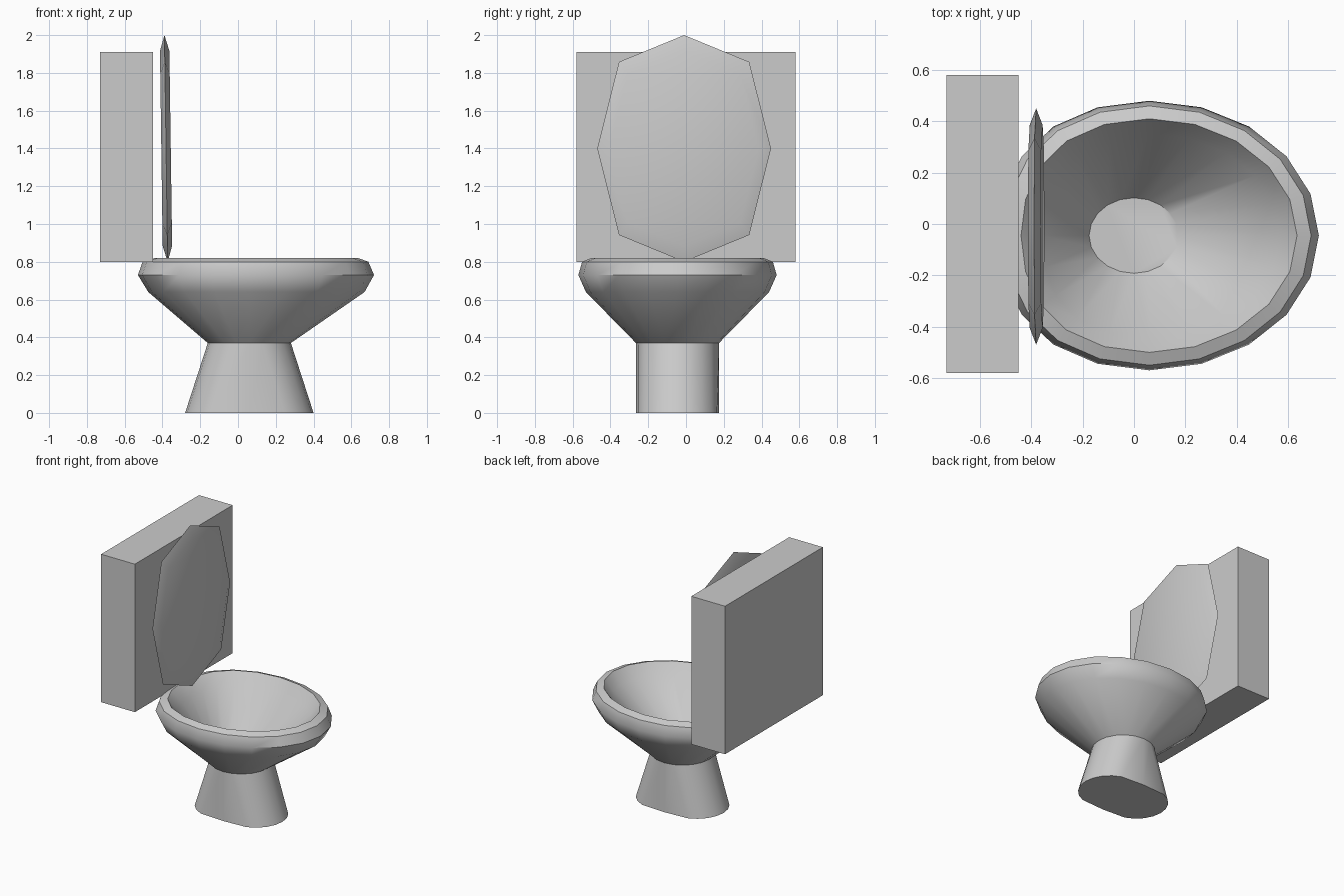
import bpy, bmesh
from math import sin, cos, pi

if "Cube" in bpy.data.objects:
    bpy.data.objects.remove(bpy.data.objects["Cube"])

CX, CY, SIDES = 0.06, -0.045, 20


def finish(name, bm, smooth=None):
    bmesh.ops.recalc_face_normals(bm, faces=bm.faces)
    mesh = bpy.data.meshes.new(name)
    bm.to_mesh(mesh)
    bm.free()
    ob = bpy.data.objects.new(name, mesh)
    bpy.context.collection.objects.link(ob)
    if smooth:
        bpy.ops.object.select_all(action='DESELECT')
        ob.select_set(True)
        bpy.context.view_layer.objects.active = ob
        bpy.ops.object.shade_smooth_by_angle(angle=smooth)
    return ob


def loft(name, rings, cap_first, cap_last, smooth):
    bm = bmesh.new()
    loops = [[bm.verts.new(p) for p in ring] for ring in rings]
    for a, b in zip(loops, loops[1:]):
        n = len(a)
        for i in range(n):
            j = (i + 1) % n
            bm.faces.new((a[i], a[j], b[j], b[i]))
    if cap_first:
        bm.faces.new(loops[0])
    if cap_last:
        bm.faces.new(loops[-1])
    return finish(name, bm, smooth)


def egg(z, front, back, ry, cx=CX):
    # oval whose back end is shorter than its front end
    pts = []
    for i in range(SIDES):
        c, s = cos(2 * pi * i / SIDES), sin(2 * pi * i / SIDES)
        rx = front - (front - back) * max(0, -c) ** 2
        pts.append((cx + rx * c, CY + ry * s, z))
    return pts


def stadium(z, r, shift):
    # round ends pushed apart along x
    pts = []
    for i in range(SIDES):
        c, s = cos(2 * pi * i / SIDES), sin(2 * pi * i / SIDES)
        side = 0 if abs(c) < 1e-6 else (1 if c > 0 else -1)
        pts.append((CX + r * c + side * shift, CY + r * s, z))
    return pts


# Pedestal foot
loft("pedestal", [stadium(0, 0.22, 0.12), stadium(0.37, 0.22, 0.0)],
     True, False, 0.6)

# Bowl: outer wall, rounded rim, inner wall and floor
loft("bowl", [
    egg(0.37, 0.22, 0.22, 0.22),
    egg(0.64, 0.61, 0.535, 0.485),
    egg(0.73, 0.66, 0.59, 0.525),
    egg(0.80, 0.63, 0.565, 0.505),
    egg(0.82, 0.575, 0.50, 0.455),
    egg(0.74, 0.51, 0.42, 0.398),
    egg(0.42, 0.175, 0.175, 0.147, 0.0),
], False, True, 0.75)

# Raised lid: thin octagonal lens, leaning slightly
LID_Y, LID_Z = -0.01, 1.40


def lid_ring(scale, dx):
    pts = []
    for i in range(8):
        y = 0.46 * scale * cos(pi * i / 4)
        z = 0.60 * scale * sin(pi * i / 4)
        if i % 2:
            y, z = y * 1.06, z * 1.08
        pts.append((-0.381 - 0.014 * z + dx, LID_Y + y, LID_Z + z))
    return pts


loft("lid", [lid_ring(0.86, -0.025), lid_ring(1, 0), lid_ring(0.86, 0.025)],
     True, True, 0.6)

# Water tank
bm = bmesh.new()
bmesh.ops.create_cube(bm, size=1)
for v in bm.verts:
    v.co = (-0.59 + 0.28 * v.co.x, 1.16 * v.co.y, 1.355 + 1.11 * v.co.z)
finish("tank", bm)
